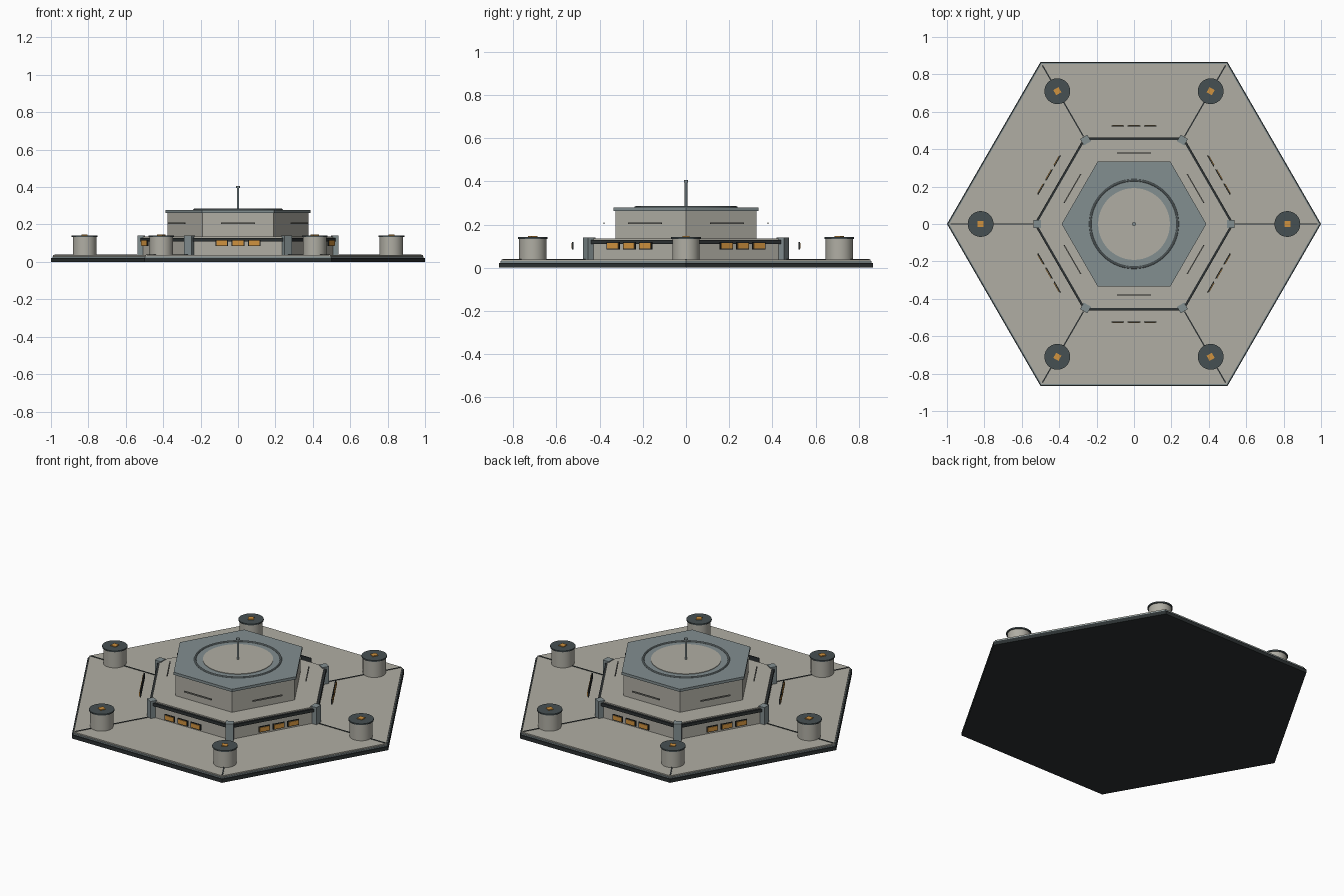
import bpy, math
from mathutils import Matrix, Vector

if "Cube" in bpy.data.objects:
    bpy.data.objects.remove(bpy.data.objects["Cube"])


def mat(name, r, g, b):
    def lin(c):
        c /= 255
        return c / 12.92 if c <= 0.04045 else ((c + 0.055) / 1.055) ** 2.4
    m = bpy.data.materials.new(name)
    m.diffuse_color = (lin(r), lin(g), lin(b), 1)
    m.use_nodes = True
    m.node_tree.nodes["Principled BSDF"].inputs["Base Color"].default_value = m.diffuse_color
    return m


HULL = mat("warm grey hull", 176, 174, 164)
BLUE = mat("blue grey trim", 130, 142, 144)
DARK = mat("dark slate", 70, 80, 82)
BLACK = mat("near black", 44, 49, 50)
SLIT = mat("mid grey slit", 122, 122, 116)
AMBER = mat("amber light", 208, 146, 62)


def finish(name, m, smooth=False):
    o = bpy.context.object
    o.name = name
    o.data.materials.append(m)
    if smooth:
        bpy.ops.object.shade_smooth_by_angle(angle=math.radians(40))
    return o


def prism(name, m, r, z0, z1, sides=6, x=0, y=0, r_top=None):
    # hexagons get a corner on the x axis
    bpy.ops.mesh.primitive_cone_add(
        vertices=sides, radius1=r, radius2=r if r_top is None else r_top, depth=z1 - z0,
        location=(x, y, (z0 + z1) / 2), rotation=(0, 0, math.pi / 6 if sides == 6 else 0))
    return finish(name, m, sides > 6)


def box(name, m, angle, dist, side, z, size):
    # size = (radial, tangential, vertical), placed around the z axis
    bpy.ops.mesh.primitive_cube_add(size=1)
    o = finish(name, m)
    o.data.transform(Matrix.Rotation(angle, 4, 'Z')
                     @ Matrix.Translation(Vector((dist, side, z)))
                     @ Matrix.Diagonal(Vector((*size, 1))))
    return o


# base platform
prism("base_slab", BLACK, 1.0, 0, 0.022)
prism("base_trim", BLUE, 0.993, 0.022, 0.030)
prism("base_deck", HULL, 0.988, 0.030, 0.037)

# middle tier with dark band
prism("middle_tier", HULL, 0.52, 0.037, 0.135)
prism("middle_band", BLACK, 0.534, 0.110, 0.128)

# upper tier, roof, ring, disc and mast
prism("upper_tier", HULL, 0.377, 0.135, 0.262)
prism("roof_plate", BLUE, 0.387, 0.262, 0.278)
bpy.ops.mesh.primitive_torus_add(major_radius=0.234, minor_radius=0.006,
                                 major_segments=64, minor_segments=8,
                                 location=(0, 0, 0.279))
finish("roof_ring", BLUE, True)
prism("roof_disc", HULL, 0.192, 0.277, 0.281, 48)
prism("mast", BLUE, 0.006, 0.28, 0.398, 10)
prism("mast_tip", BLUE, 0.010, 0.395, 0.406, 10)

for i in range(6):
    # parts at the corners
    a = i * math.pi / 3
    box("corner_post", BLUE, a, 0.518, 0, 0.0885, (0.04, 0.045, 0.103))
    box("deck_seam", BLACK, a, 0.76, 0, 0.0375, (0.44, 0.007, 0.004))
    x, y = 0.82 * math.cos(a), 0.82 * math.sin(a)
    prism("pod", HULL, 0.063, 0.037, 0.134, 32, x, y)
    prism("pod_cap", DARK, 0.069, 0.134, 0.142, 32, x, y)
    box("pod_lamp", AMBER, a, 0.82, 0, 0.1435, (0.032, 0.032, 0.007))
    # parts on the flat sides
    f = a + math.pi / 6
    box("upper_slit", SLIT, f, 0.38, 0, 0.206, (0.006, 0.18, 0.008))
    for s in (-0.087, 0, 0.087):
        box("window_frame", BLACK, f, 0.524, s, 0.101, (0.006, 0.068, 0.034))
        box("window_light", AMBER, f, 0.528, s, 0.101, (0.005, 0.058, 0.025))
